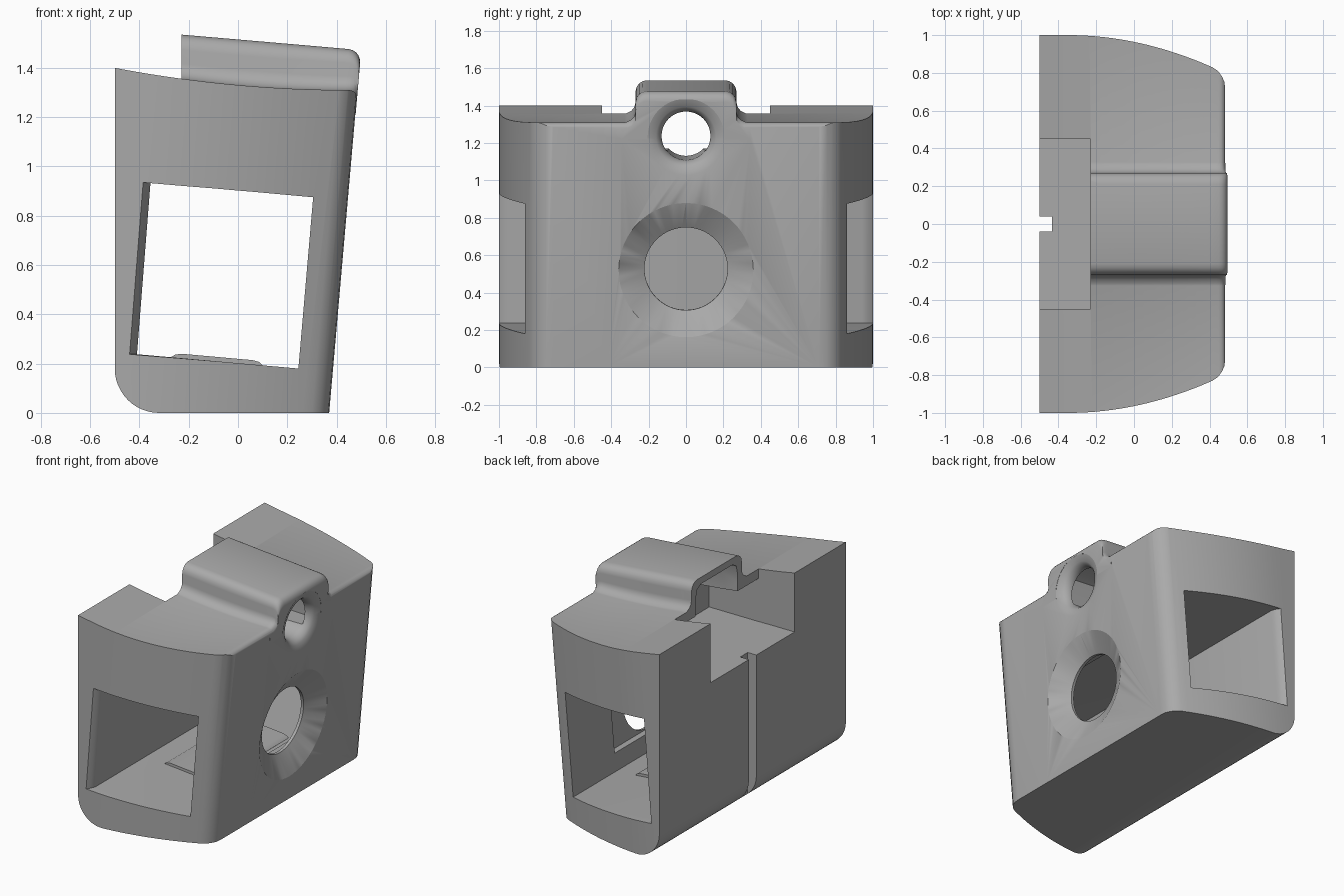
import bpy, bmesh, math
from mathutils import Matrix, Vector

old = bpy.data.objects.get("Cube")
if old:
    bpy.data.objects.remove(old, do_unlink=True)

SLANT = 0.0875          # lean of the lens side
FOOT = 0.37             # x of the lens side at the ground

grey = bpy.data.materials.new("plain grey")
grey.use_nodes = True
grey.diffuse_color = (0.4, 0.4, 0.4, 1)
grey.node_tree.nodes["Principled BSDF"].inputs["Base Color"].default_value = (0.4, 0.4, 0.4, 1)


def loft(name, sections):
    """Closed solid through matching rings of points."""
    bm = bmesh.new()
    rings = [[bm.verts.new(p) for p in s] for s in sections]
    n = len(rings[0])
    for a, b in zip(rings, rings[1:]):
        for i in range(n):
            j = (i + 1) % n
            bm.faces.new((a[i], a[j], b[j], b[i]))
    bm.faces.new(rings[0])
    bm.faces.new(rings[-1])
    bmesh.ops.recalc_face_normals(bm, faces=bm.faces)
    mesh = bpy.data.meshes.new(name)
    bm.to_mesh(mesh)
    bm.free()
    mesh.materials.append(grey)
    ob = bpy.data.objects.new(name, mesh)
    bpy.context.collection.objects.link(ob)
    return ob


def along_y(name, profile, half):
    return loft(name, [[(x, y, z) for x, z in profile] for y in (-half, half)])


def combine(target, tool, operation):
    mod = target.modifiers.new(operation, 'BOOLEAN')
    mod.operation, mod.object, mod.solver = operation, tool, 'EXACT'
    bpy.context.view_layer.objects.active = target
    bpy.ops.object.modifier_apply(modifier=mod.name)
    bpy.data.objects.remove(tool, do_unlink=True)


def roll_off(x, start, radius):
    u = min(1, max(0, (x - start) / radius))
    return radius * (1 - math.sqrt(1 - u * u))


def surf(x):            # dished top of the body
    return 1.31 + 0.09 * ((0.45 - min(x, 0.45)) / 0.95) ** 2 - roll_off(x, 0.45, 0.034)


def hump_top(x):
    return 1.535 - 0.088 * (x + 0.23) - roll_off(x, 0.435, 0.05)


def mirrored(half):
    return half + [(-y, z) for y, z in reversed(half)]


# Body: leaning plan outline, trimmed by the side profile
side = [(-0.8, 1.0)]
for i in range(21):
    x = -0.36 + 0.77 * i / 20
    side.append((x, 1 - 0.17 * ((x + 0.36) / 0.77) ** 2))
side += [(0.44, 0.81), (0.462, 0.78), (0.476, 0.75), (0.48, 0.71)]
plan = side + [(x, -y) for x, y in reversed(side)]
shift = FOOT - 0.48
body = loft("camera_body", [[(x + shift + SLANT * z, y, z) for x, y in plan] for z in (0, 1.6)])

R = 0.18
profile = [(0.7, 0)]
for i in range(13):
    a = math.pi / 2 * i / 12
    profile.append((-0.5 + R - R * math.sin(a), R - R * math.cos(a)))
xs = [-0.5 + 0.95 * i / 24 for i in range(25)] + [0.462, 0.471, 0.478, 0.482, 0.484]
profile += [(x, surf(x)) for x in xs] + [(0.7, surf(0.484))]
combine(body, along_y("side_trim", profile, 1.2), 'INTERSECT')

# Hump on top, flaring into the body
half = [(0.345, -0.4), (0.345, -0.03), (0.315, 0.02), (0.292, 0.09), (0.276, 0.2), (0.27, 0.34),
        (0.27, 0.66), (0.264, 0.8), (0.25, 0.91), (0.232, 0.97), (0.21, 1.0)]
stations = [-0.23 + 0.665 * i / 12 for i in range(13)] + [0.452, 0.466, 0.476, 0.483, 0.486]
rings = []
for x in stations:
    lean = SLANT * (x + 0.23) / 0.716
    ring = []
    for y, f in mirrored(half):
        z = surf(x) + f * (hump_top(x) - surf(x))
        ring.append((x + lean * (z - 1.31), y, z))
    rings.append(ring)
combine(body, loft("hump", rings), 'UNION')

# Tunnel running end to end, its rear edge flared at both mouths
rings = []
for y, flare in ((-1.1, 0.03), (-1.0, 0.03), (-0.975, 0.012), (-0.94, 0),
                 (0.94, 0), (0.975, 0.012), (1.0, 0.03), (1.1, 0.03)):
    rings.append([(-0.355 - flare, y, 0.935), (0.305, y, 0.875),
                  (0.245, y, 0.18), (-0.41 - flare, y, 0.238)])
combine(body, loft("tunnel", rings), 'DIFFERENCE')

# Shallow pocket behind the lens opening
pocket = [(0.15, 0.3), (0.297, 0.3), (0.335, 0.76), (0.15, 0.76)]
combine(body, along_y("lens_pocket", pocket, 0.4), 'DIFFERENCE')

# Open notch at the rear, and the chamber it leads into
notch = [(-0.7, 1.0), (-0.23, 1.0), (-0.23, 1.7), (-0.7, 1.7)]
combine(body, along_y("rear_notch", notch, 0.45), 'DIFFERENCE')
chamber = [(-0.3, 0.999), (0.14, 0.999)]
chamber += [(x, surf(x) - 0.065) for x in (0.14, 0.05, -0.05, -0.15, -0.23, -0.3)]
combine(body, along_y("chamber", chamber, 0.449), 'DIFFERENCE')

# Hollow inside the hump
inner = [(0.225, 0), (0.225, 0.7), (0.21, 0.92), (0.17, 1.0)]
rings = []
for x in (-0.3, -0.1, 0.1, 0.25, 0.41):
    low, high = surf(x) - 0.15, hump_top(x) - 0.045
    rings.append([(x, y, low + f * (high - low)) for y, f in mirrored(inner)])
combine(body, loft("hump_hollow", rings), 'DIFFERENCE')

# Slot down the rear face
slot = [(-0.7, -0.1), (-0.435, -0.1), (-0.435, 1.2), (-0.7, 1.2)]
combine(body, along_y("rear_slot", slot, 0.04), 'DIFFERENCE')


def bore(name, z, steps):
    """Round cutter square to the leaning side; steps are (depth, radius)."""
    out = Vector((1, 0, -SLANT)).normalized()
    up = Vector((SLANT, 0, 1)).normalized()
    centre = Vector((FOOT + SLANT * z, 0, z))
    rings = []
    for depth, r in steps:
        ring = []
        for i in range(64):
            a = math.tau * i / 64
            ring.append(centre - out * depth + up * (r * math.sin(a)) + Vector((0, r * math.cos(a), 0)))
        rings.append(ring)
    combine(body, loft(name, rings), 'DIFFERENCE')


# Lens opening with a conical rim, and finder opening with a rounded rim
bore("lens_opening", 0.52, [(-0.02, 0.395), (0, 0.36), (0.08, 0.222), (0.25, 0.222)])
rim = [(-0.03, 0.205)]
for i in range(9):
    a = math.pi / 2 * i / 8
    rim.append((0.075 * math.sin(a), 0.13 + 0.075 * (1 - math.cos(math.pi / 2 - a)) ))
rim = [(d, 0.13 + 0.075 * (1 - math.sin(math.acos(1 - d / 0.075)) if d < 0.075 else 0)) if d >= 0 else (d, r)
       for d, r in rim]
bore("finder_opening", 1.232, rim + [(0.4, 0.13)])

# Low ridge on the tunnel floor
ridge = [(-0.28, 0.15), (-0.28, 0.222), (-0.255, 0.236), (-0.23, 0.24),
         (0.06, 0.214), (0.085, 0.207), (0.1, 0.193), (0.1, 0.15)]
combine(body, along_y("floor_ridge", ridge, 0.4), 'UNION')

bpy.ops.object.select_all(action='DESELECT')
body.select_set(True)
bpy.context.view_layer.objects.active = body
bpy.ops.object.shade_smooth_by_angle(angle=math.radians(30))
